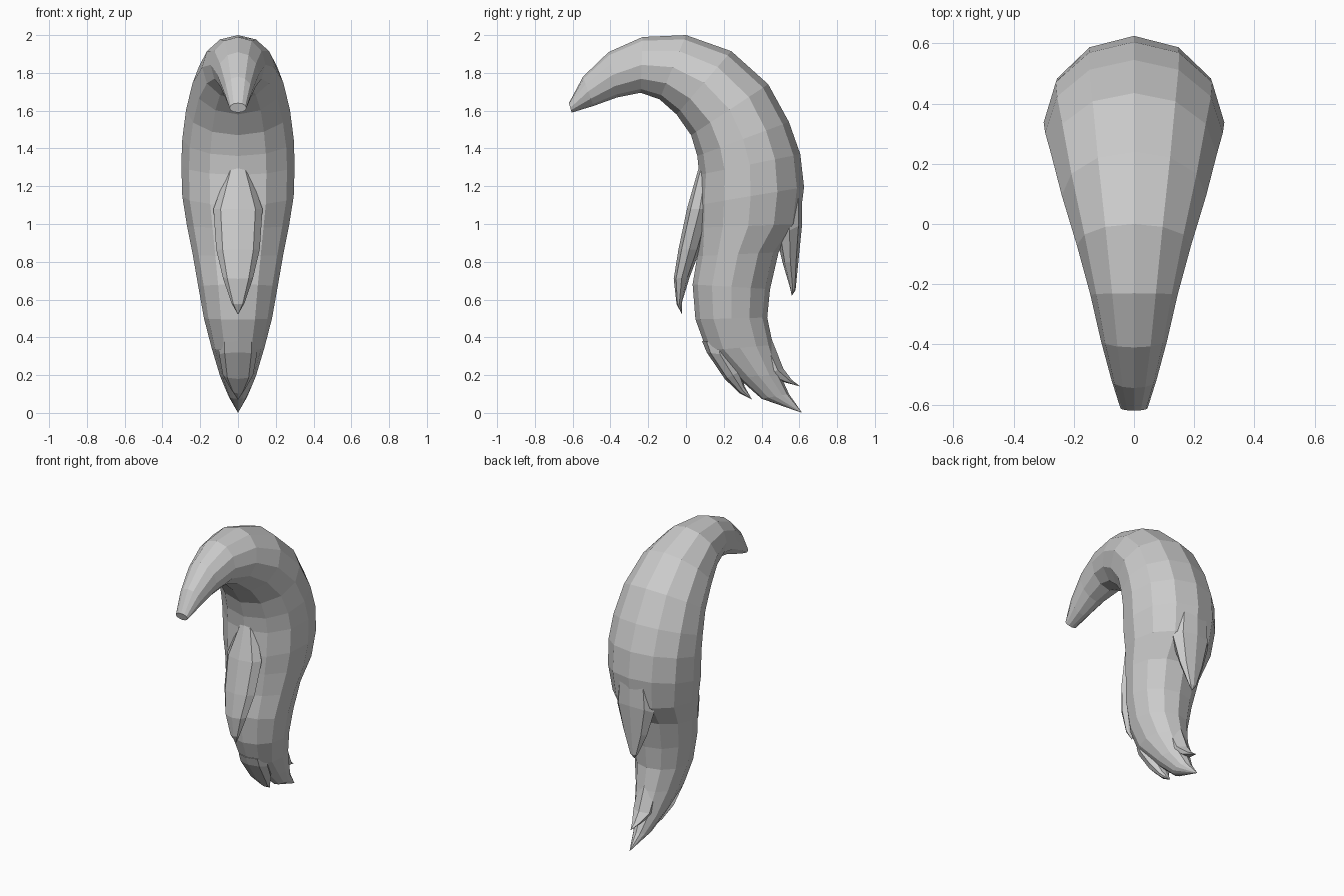
import bpy, bmesh
from math import sin, cos, pi


def loft(name, stations, sides, tip):
    """Skin rings given as (outer y, outer z, inner y, inner z, half width), ending in a point."""
    bm = bmesh.new()
    rings = []
    for oy, oz, iy, iz, hw in stations:
        my, mz = (oy + iy) / 2, (oz + iz) / 2
        ry, rz = (oy - iy) / 2, (oz - iz) / 2
        rings.append([bm.verts.new((hw * sin(a), my + ry * cos(a), mz + rz * cos(a)))
                      for a in (2 * pi * i / sides for i in range(sides))])
    for r, s in zip(rings, rings[1:]):
        for i in range(sides):
            j = (i + 1) % sides
            bm.faces.new((r[i], r[j], s[j], s[i]))
    bm.faces.new(rings[0])
    end = bm.verts.new((0, *tip))
    for i in range(sides):
        bm.faces.new((rings[-1][i], rings[-1][(i + 1) % sides], end))
    bmesh.ops.recalc_face_normals(bm, faces=bm.faces)
    mesh = bpy.data.meshes.new(name)
    bm.to_mesh(mesh)
    bm.free()
    ob = bpy.data.objects.new(name, mesh)
    bpy.context.collection.objects.link(ob)
    return ob


# Main tail, from the blunt root over the arch to the pointed end
loft("tail_body", [
    (-.62, 1.64, -.605, 1.59, .045),
    (-.545, 1.78, -.49, 1.625, .075),
    (-.41, 1.91, -.365, 1.67, .11),
    (-.23, 1.99, -.24, 1.695, .145),
    (0, 2.0, -.14, 1.66, .19),
    (.24, 1.915, -.05, 1.58, .24),
    (.435, 1.74, .027, 1.47, .275),
    (.545, 1.54, .06, 1.36, .295),
    (.605, 1.37, .07, 1.26, .3),
    (.625, 1.195, .06, 1.1, .295),
    (.6, 1.0, .06, .98, .27),
    (.49, .85, .06, .83, .24),
    (.445, .655, .035, .68, .21),
    (.43, .505, .05, .495, .18),
    (.46, .36, .11, .33, .14),
    (.5, .2, .27, .19, .095),
    (.545, .1, .4, .075, .05),
], 12, (.615, 0))

# Loose lock peeling off the front
loft("front_lock", [
    (.068, 1.3, .15, 1.3, .05),
    (.005, 1.08, .14, 1.08, .13),
    (-.04, .865, .075, .865, .115),
    (-.065, .71, .02, .72, .08),
    (-.05, .575, -.02, .59, .035),
], 8, (-.02, .52))

# Loose lock peeling off the back
loft("back_lock", [
    (.615, 1.2, .48, 1.2, .12),
    (.615, 1.0, .48, .93, .14),
    (.595, .8, .51, .8, .09),
    (.58, .65, .55, .665, .03),
], 8, (.56, .62))

# Small tufts beside the pointed end
loft("rear_tuft", [
    (.45, .4, .3, .35, .08),
    (.515, .235, .4, .2, .07),
    (.56, .175, .51, .165, .03),
], 6, (.605, .14))
loft("front_tuft", [
    (.085, .38, .25, .36, .1),
    (.11, .32, .25, .3, .1),
    (.205, .18, .29, .22, .08),
    (.285, .103, .31, .14, .035),
], 8, (.35, .07))
